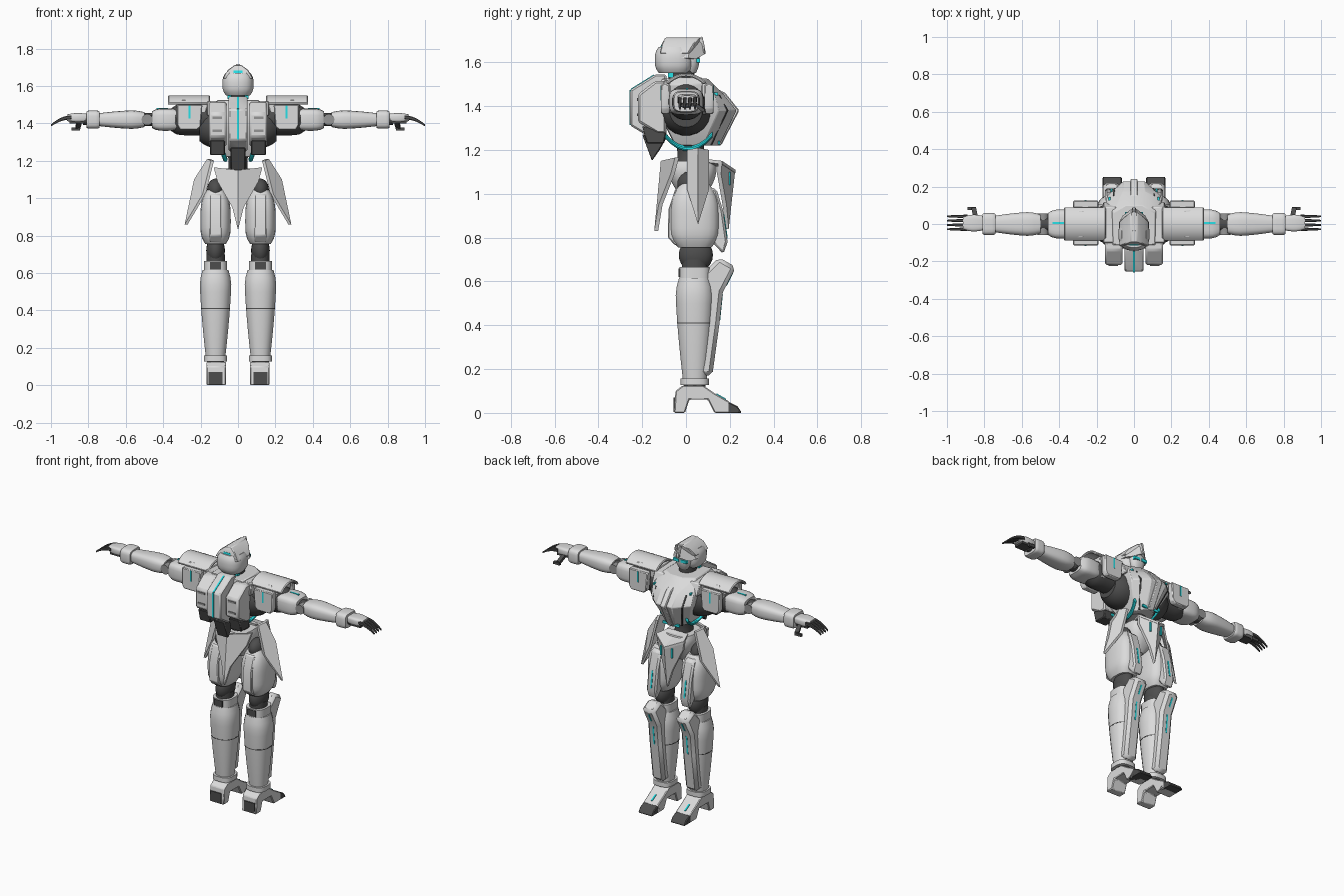
import bpy, bmesh, math
from mathutils import Matrix, Vector

if "Cube" in bpy.data.objects:
    bpy.data.objects.remove(bpy.data.objects["Cube"])

def material(name, red, green, blue):
    result = bpy.data.materials.new(name)
    result.use_nodes = True
    result.diffuse_color = (red, green, blue, 1)
    shader = result.node_tree.nodes["Principled BSDF"]
    shader.inputs["Base Color"].default_value = result.diffuse_color
    return result

LIGHT = material("light grey armour", .71, .71, .71)
MID = material("mid grey panels", .3, .3, .3)
DARK = material("dark grey joints", .075, .075, .075)
CYAN = material("cyan glow", .02, .75, .8)
parts = []

def finish_part(name, bm, mat, mirror=True, bevel=0):
    """Store a mesh as an object, with optional chamfer and mirrored twin."""
    mesh = bpy.data.meshes.new(name)
    bmesh.ops.recalc_face_normals(bm, faces=bm.faces)
    bm.to_mesh(mesh)
    bm.free()
    mesh.materials.append(mat)
    part = bpy.data.objects.new(name, mesh)
    bpy.context.collection.objects.link(part)
    if bevel:
        chamfer = part.modifiers.new("Chamfer", 'BEVEL')
        chamfer.width, chamfer.segments = bevel, 1
    if mirror:
        part.modifiers.new("Mirror", 'MIRROR')
    parts.append(part)

def skin(name, rings, mat=LIGHT, mirror=True, bevel=0):
    """Join equal rings of points into a capped solid."""
    bm = bmesh.new()
    loops = [[bm.verts.new(point) for point in ring] for ring in rings]
    bm.faces.new(loops[0])
    bm.faces.new(loops[-1])
    for lower, upper in zip(loops, loops[1:]):
        for i in range(len(lower)):
            bm.faces.new((lower[i - 1], lower[i], upper[i], upper[i - 1]))
    finish_part(name, bm, mat, mirror, bevel)

def to_world(axis, along, a, b):
    return {'x': (along, a, b), 'y': (a, along, b), 'z': (a, b, along)}[axis]

def barrel(name, axis, centre, span, radius, start=1, finish=1, belly=.5, swell=2,
           droop=(0, 0), boxy=2, sides=20, steps=7, mat=LIGHT, mirror=True):
    """Rounded limb: full size at the belly, easing to a scale at either end."""
    rings = []
    for step in range(steps + 1):
        f = step / steps
        low = f < belly
        ease = ((belly - f) / belly if low else (f - belly) / ((1 - belly) or 1)) ** swell
        scale = 1 - (1 - (start if low else finish)) * ease
        ring = []
        for side in range(sides):
            turn = math.tau * (side + .5) / sides
            wave = [math.copysign(abs(w) ** (2 / boxy), w) for w in (math.cos(turn), math.sin(turn))]
            a, b = (centre[k] + droop[k] * ease + radius[k] * scale * wave[k] for k in (0, 1))
            ring.append(to_world(axis, span[0] + (span[1] - span[0]) * f, a, b))
        rings.append(ring)
    skin(name, rings, mat, mirror)

def prism(name, axis, span, outline, mat=LIGHT, mirror=True, bevel=.005):
    skin(name, [[to_world(axis, along, a, b) for a, b in outline] for along in span], mat, mirror, bevel)

def plate(name, outline, thickness, mat=LIGHT):
    skin(name, [outline, [Vector(p) + Vector(thickness) for p in outline]], mat)

def box(name, centre, size, mat=LIGHT, mirror=True, lean=0):
    bm = bmesh.new()
    place = Matrix.Translation(centre) @ Matrix.Rotation(lean, 4, 'X') @ Matrix.Diagonal((*size, 1))
    bmesh.ops.create_cube(bm, size=1, matrix=place)
    finish_part(name, bm, mat, mirror)

def ball(name, centre, size):
    bm = bmesh.new()
    place = Matrix.Translation(centre) @ Matrix.Diagonal((*size, 1))
    bmesh.ops.create_uvsphere(bm, u_segments=20, v_segments=12, radius=1, matrix=place)
    finish_part(name, bm, DARK)

THIN = .008
WIDE = .01
LEG_X = .12
LEG = (LEG_X, .04)
ARM_Z = 1.42
ARM = (0, ARM_Z)
FOOT_SPAN = (.065, .168)

# Head: rounded lower helmet, tapering cap, peak and face
barrel("helmet", 'z', (0, -.055), (1.55, 1.67), (.084, .088), start=.78, finish=.8, swell=3, boxy=2.6, mirror=False)
cap = []
for width, back, front, height in ((.08, -.12, .05, 1.64), (.055, -.11, .065, 1.685), (.018, -.095, .07, 1.712)):
    cap.append([(-width, back, height), (width, back, height), (width, front - width / 2, height),
                (0, front, height), (-width, front - width / 2, height)])
skin("helmet_cap", cap, mirror=False, bevel=.004)
prism("helmet_peak", 'x', (-.012, .012), [(-.05, 1.69), (-.04, 1.713), (.06, 1.71), (.075, 1.72), (.09, 1.64), (.04, 1.64)],
      mirror=False)
plate("brow", [(0, .09, 1.64), (0, .08, 1.7), (.045, .02, 1.68), (.08, .01, 1.62), (.06, .045, 1.615)], (0, -.03, 0))
barrel("face", 'z', (0, .02), (1.55, 1.64), (.052, .042), start=.6, belly=.7, boxy=2.5, mirror=False)
box("eye", (.027, .056, 1.609), (.04, .018, .018), CYAN)
box("head_rear_light", (0, -.111, 1.675), (.05, THIN, .012), CYAN, mirror=False, lean=-.2)
barrel("neck", 'z', (0, -.02), (1.48, 1.58), (.05, .06), mat=DARK, mirror=False)
box("neck_light", (.045, -.07, 1.54), (.02, .025, .02), CYAN)

# Chest: faceted hull, deepest at its pointed middle
def chest_ring(height, width, back, middle, front):
    half = [(width * .4, front, height), (width, middle, height), (width, back, height)]
    return half + [(-x, y, z) for x, y, z in reversed(half)]

hull = [chest_ring(1.22, .07, -.05, .08, .15), chest_ring(1.38, .145, -.13, .15, .23),
        chest_ring(1.45, .15, -.13, .13, .175), chest_ring(1.525, .11, -.11, .06, .1)]
skin("chest", hull, mirror=False, bevel=.004)
prism("chest_keel", 'x', (-.02, .02), [(.08, 1.23), (.16, 1.22), (.243, 1.38), (.18, 1.46), (.1, 1.5)], mirror=False)
for lower, upper, label in zip(hull, hull[1:], ("lower", "upper")):
    # A dark groove follows the sloping faces of the hull
    ends = [Vector(ring[0]).lerp(Vector(ring[1]), .5) for ring in (lower, upper)]
    wide = Vector((THIN, -THIN / 2, 0))
    plate(label + "_chest_groove", [ends[0], ends[0] + wide, ends[1] + wide, ends[1]], (0, .004, 0), DARK)
prism("shoulder_yoke", 'x', (.09, .165), [(-.11, 1.44), (.12, 1.44), (.09, 1.51), (-.1, 1.52)])
box("chest_light", (.04, .15, 1.232), (.04, WIDE, .016), CYAN)
box("collar_light", (.13, .13, 1.455), (.01, .03, .012), CYAN)
barrel("shoulder_socket", 'x', (0, 1.375), (.08, .205), (.115, .11), finish=.65, belly=0, swell=3, mat=DARK)

# Backpack: centre spine and two pods
def pack_outline(depth, top, bottom):
    slope = depth * .4
    return [(-.09, top), (-.14, top), (-depth, top - slope * .7), (-depth, bottom + slope * .6),
            (slope - depth, bottom), (-.09, bottom)]

prism("backpack_spine", 'x', (-.05, .05), pack_outline(.255, 1.545, 1.25), mirror=False, bevel=.008)
prism("backpack_pod", 'x', (.062, .155), pack_outline(.22, 1.515, 1.275), bevel=.01)
prism("pod_nozzle", 'x', (.07, .15), [(-.09, 1.28), (-.2, 1.31), (-.18, 1.23), (-.1, 1.23)], DARK)
prism("spine_nozzle", 'x', (-.04, .04), [(-.08, 1.27), (-.2, 1.27), (-.155, 1.15), (-.12, 1.2)], DARK, mirror=False)
box("spine_light", (0, -.2545, 1.393), (WIDE, THIN, .16), CYAN, mirror=False)
box("spine_top_light", (0, -.198, 1.508), (WIDE, .125, THIN), CYAN, mirror=False, lean=.555)
for height in (1.36, 1.43):
    box("pod_vent", (.11, -.22, height), (.05, THIN, .012), MID)

# Waist and pelvis
barrel("waist", 'z', (0, .02), (1.08, 1.28), (.05, .06), start=1.5, finish=1.4, mat=DARK, mirror=False)
barrel("waist_glow_hose", 'y', (.067, 1.205), (-.1, .12), (.012, .012), droop=(.025, .065), sides=10, mat=CYAN)
barrel("pelvis", 'z', (0, .03), (.97, 1.15), (.1, .11), start=.3, finish=.9, belly=.8, boxy=3, mirror=False)
plate("rear_skirt", [(0, -.115, 1.15), (.13, -.05, 1.165), (.11, -.07, 1.09), (.03, -.125, .95), (0, -.145, .83)], (0, .018, 0))
plate("front_skirt", [(0, .225, 1.11), (.1, .165, 1.15), (.09, .16, 1.09), (.03, .185, .95), (0, .195, .84)], (0, -.018, 0))
plate("front_skirt_top", [(0, .225, 1.11), (.1, .165, 1.15), (.07, .08, 1.16), (0, .08, 1.16)], (0, 0, -.015))
box("skirt_light", (.04, .2, 1.07), (WIDE, THIN, .06), CYAN)
for side, edge in (("rear", .005), ("front", .105)):
    plate(side + "_hip_fin", [(.145, edge, 1.2), (.165, .055, 1.21), (.235, .055, 1.1), (.285, .055, .86), (.19, edge, 1.02)],
          (-.016, 0, 0))

# Shoulder: curved shell, core and side pods
def arc(radius, angles):
    return [(radius * math.cos(math.radians(a)), ARM_Z + .01 + radius * math.sin(math.radians(a))) for a in angles]

sweep = range(40, 141, 10)
prism("shoulder_shell", 'x', (.15, .375), arc(.12, sweep) + arc(.104, reversed(sweep)))
barrel("shoulder_core", 'x', ARM, (.16, .36), (.085, .085), finish=.7, swell=4, mat=DARK)
prism("shoulder_box", 'y', (-.075, .075), [(.15, 1.52), (.2, 1.39), (.31, 1.37), (.33, 1.5), (.3, 1.53)])
for side, facing in (("rear", -1), ("front", 1)):
    offset = .005 + facing * .1
    prism(side + "_shoulder_pod", 'y', (offset - .02, offset + .02),
          [(.19, 1.5), (.2, 1.38), (.22, 1.365), (.31, 1.365), (.325, 1.39), (.325, 1.5)])
    box(side + "_shoulder_light", (.26, offset + facing * .018, 1.46), (WIDE, THIN, .07), CYAN)

# Arm
barrel("upper_arm", 'x', ARM, (.32, .46), (.078, .06), start=.9, finish=.75, swell=3, boxy=4)
box("upper_arm_light", (.405, .005, ARM_Z + .058), (.06, WIDE, THIN), CYAN)
barrel("elbow", 'x', ARM, (.44, .53), (.04, .035), mat=DARK)
barrel("elbow_hinge", 'y', (.485, ARM_Z), (-.06, .055), (.03, .03), mat=MID)
barrel("forearm", 'x', ARM, (.5, .74), (.064, .05), start=.8, finish=.7, belly=.25, swell=1.5, boxy=3)
barrel("wrist", 'x', ARM, (.72, .83), (.035, .03), mat=DARK)
barrel("wrist_cuff", 'x', ARM, (.74, .81), (.06, .049), start=.9, finish=.9, swell=6, boxy=4)
barrel("hand", 'x', (.005, 1.43), (.8, .915), (.045, .025), start=.8, finish=.7, boxy=4)
box("palm", (.86, .005, 1.41), (.08, .07, .022), DARK)
for digit in range(4):
    barrel("finger", 'x', (digit * .023 - .028, 1.432), (.89, 1), (.009, .011), finish=.5, belly=0,
           droop=(0, -.043), boxy=4, sides=8, mat=DARK)
plate("thumb_base", [(.835, .04, ARM_Z), (.86, .04, ARM_Z), (.87, .085, 1.385), (.845, .09, 1.385)], (0, 0, -.02), DARK)
box("thumb", (.868, .083, 1.37), (.045, .017, .016), DARK)

# Thigh and knee
ball("hip_joint", (LEG_X, .03, 1.045), (.045, .07, .06))
barrel("thigh", 'z', LEG, (.755, 1.045), (.082, .113), start=.68, finish=.58, belly=.4, swell=3.5, boxy=2.8, steps=10)
prism("thigh_guard", 'x', (.085, .155), [(.08, 1.04), (.14, 1.02), (.17, .92), (.19, .78), (.17, .725), (.1, .8)], bevel=.01)
prism("thigh_rear_panel", 'x', (.088, .152), [(.02, 1.04), (-.05, 1.02), (-.08, .93), (-.083, .8), (-.05, .765), (.02, .765)])
box("thigh_light", (LEG_X, .179, .85), (WIDE, THIN, .11), CYAN, lean=.14)
ball("knee_joint", (LEG_X, .045, .72), (.05, .078, .078))
barrel("knee_post", 'z', LEG, (.6, .7), (.05, .06), mat=DARK)
barrel("knee_cuff", 'z', LEG, (.615, .665), (.063, .071), boxy=3)
box("knee_cuff_gap", (LEG_X, -.03, .64), (.06, THIN, .04), DARK)

# Shin, ankle and foot
barrel("shin", 'z', LEG, (.15, .615), (.085, .088), start=.62, finish=.83, belly=.85, swell=1.4, boxy=2.3, steps=12)
barrel("shin_seam", 'z', LEG, (.407, .412), (.079, .081), boxy=2.3, mat=DARK)
prism("shin_guard", 'x', (.074, .166), [(.06, .62), (.15, .71), (.228, .665), (.168, .55), (.153, .41), (.12, .17), (.06, .17)],
      bevel=.018)
box("shin_light", (LEG_X, .158, .48), (WIDE, THIN, .12), CYAN, lean=-.1)
box("knee_tip_light", (LEG_X, .197, .61), (WIDE, THIN, .06), CYAN, lean=-.48)
barrel("ankle", 'z', LEG, (.09, .16), (.045, .05), mat=DARK)
barrel("ankle_cuff", 'z', LEG, (.128, .158), (.063, .066), boxy=3)
prism("foot", 'x', FOOT_SPAN, [(-.055, 0), (-.048, .1), (-.015, .125), (.08, .125), (.13, .09), (.2, .05), (.2, 0),
                               (.13, 0), (.1, .06), (.015, .06), (-.005, 0)])
prism("toe", 'x', FOOT_SPAN, [(.195, .05), (.235, .03), (.255, 0), (.14, 0)], DARK)
box("heel_pad", (LEG_X, -.053, .037), (.076, THIN, .066), DARK)
box("foot_light", (LEG_X, .16, .073), (WIDE, .05, THIN), CYAN, lean=-.52)

# Shade everything smooth, keeping hard edges
bpy.ops.object.select_all(action='DESELECT')
for part in parts:
    part.select_set(True)
bpy.context.view_layer.objects.active = parts[0]
bpy.ops.object.shade_smooth_by_angle(angle=math.radians(32))
